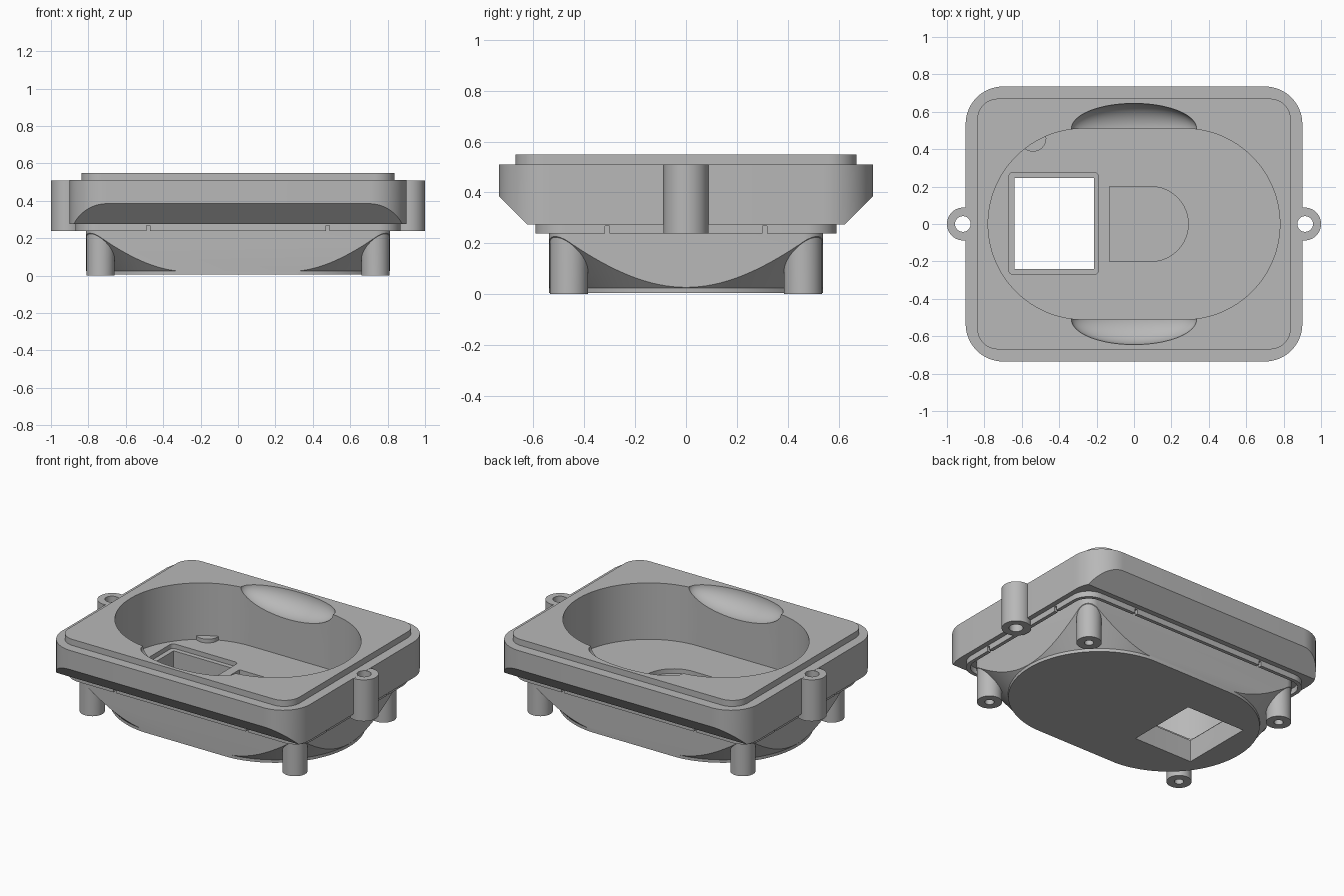
import bpy, bmesh, math
from mathutils import Matrix

if "Cube" in bpy.data.objects:
    bpy.data.objects.remove(bpy.data.objects["Cube"])

grey = bpy.data.materials.new("plain_grey")
grey.diffuse_color = (0.48, 0.48, 0.48, 1)
grey.use_nodes = True
grey.node_tree.nodes["Principled BSDF"].inputs["Base Color"].default_value = grey.diffuse_color


def rounded(hx, hy, r, seg=16):
    """Rounded rectangle outline; r == hy gives a stadium."""
    pts = []
    for k, (sx, sy) in enumerate([(1, 1), (-1, 1), (-1, -1), (1, -1)]):
        for i in range(seg + 1):
            a = math.pi / 2 * (k + i / seg)
            pts.append((sx * (hx - r) + r * math.cos(a), sy * (hy - r) + r * math.sin(a)))
    return pts


def loft(name, rings, offset=(0, 0)):
    """Solid through a stack of (z, outline) rings."""
    bm = bmesh.new()
    loops = [[bm.verts.new((x + offset[0], y + offset[1], z)) for x, y in pts] for z, pts in rings]
    for a, b in zip(loops, loops[1:]):
        n = len(a)
        for i in range(n):
            j = (i + 1) % n
            bm.faces.new((a[i], a[j], b[j], b[i]))
    bm.faces.new(loops[0][::-1])
    bm.faces.new(loops[-1])
    bmesh.ops.remove_doubles(bm, verts=bm.verts, dist=1e-5)
    return finish(name, bm)


def finish(name, bm):
    bmesh.ops.recalc_face_normals(bm, faces=bm.faces)
    me = bpy.data.meshes.new(name)
    bm.to_mesh(me)
    bm.free()
    me.materials.append(grey)
    ob = bpy.data.objects.new(name, me)
    bpy.context.collection.objects.link(ob)
    return ob


def prism(name, hx, hy, r, z0, z1, offset=(0, 0)):
    pts = rounded(hx, hy, r)
    return loft(name, [(z0, pts), (z1, pts)], offset)


def rod(name, x, y, r, z0, z1, n=48):
    pts = [(r * math.cos(2 * math.pi * i / n), r * math.sin(2 * math.pi * i / n)) for i in range(n)]
    return loft(name, [(z0, pts), (z1, pts)], (x, y))


def combine(target, tool, op):
    """Apply a boolean and discard the tool."""
    bpy.context.view_layer.objects.active = target
    m = target.modifiers.new("cut", 'BOOLEAN')
    m.operation, m.object, m.solver = op, tool, 'EXACT'
    bpy.ops.object.modifier_apply(modifier=m.name)
    bpy.data.objects.remove(tool)


# Upper shell, with front and back undersides cut at a slope
body = prism("housing", 0.9, 0.735, 0.2, 0.275, 0.51)
bm = bmesh.new()
section = [(-0.62, 0.27), (0.62, 0.27), (0.735, 0.385), (0.8, 0.45), (0.8, 0.6),
           (-0.8, 0.6), (-0.8, 0.45), (-0.735, 0.385)]
face = bm.faces.new([bm.verts.new((-1.2, y, z)) for y, z in section])
geo = bmesh.ops.extrude_face_region(bm, geom=[face])
bmesh.ops.translate(bm, vec=(2.4, 0, 0), verts=[v for v in geo["geom"] if isinstance(v, bmesh.types.BMVert)])
combine(body, finish("slope_cutter", bm), 'INTERSECT')

# Raised top step
combine(body, prism("top_step", 0.838, 0.67, 0.11, 0.45, 0.55), 'UNION')

# Thin gasket rim under the shell, with small notches
rim = prism("gasket_rim", 0.868, 0.592, 0.12, 0.238, 0.30)
combine(rim, prism("rim_inner", 0.845, 0.569, 0.10, 0.2, 0.4), 'DIFFERENCE')
for s in (-1, 1):
    for t in (-1, 1):
        combine(rim, prism("notch", 0.009, 0.05, 0.002, 0.2, 0.268, (s * 0.48, t * 0.58)), 'DIFFERENCE')
        combine(rim, prism("notch", 0.05, 0.009, 0.002, 0.2, 0.268, (s * 0.857, t * 0.31)), 'DIFFERENCE')
combine(body, rim, 'UNION')

# Lower body: rounded block trimmed by a flaring stadium cone
lower = prism("lower_body", 0.813, 0.538, 0.078, -0.05, 0.30)
cone = loft("flare", [(z, rounded(0.27 + r, r, r, 32)) for z, r in
                      ((0.005, 0.54), (0.025, 0.541), (0.235, 0.74), (0.4, 0.896))])
combine(lower, cone, 'INTERSECT')
combine(body, lower, 'UNION')

# Corner posts and side ears
for s in (-1, 1):
    for t in (-1, 1):
        combine(body, rod("post", s * 0.735, t * 0.46, 0.075, 0, 0.26), 'UNION')
    combine(body, rod("ear", s * 0.912, 0, 0.088, 0.238, 0.509), 'UNION')

# Stadium cavity
combine(body, loft("cavity", [(z, rounded(0.78, 0.51, 0.51, 32)) for z in (0.18, 0.7)]), 'DIFFERENCE')

# Finger scoops at the front and back of the cavity
for t in (-1, 1):
    bm = bmesh.new()
    bmesh.ops.create_uvsphere(bm, u_segments=64, v_segments=33, radius=1,
                              matrix=Matrix.Translation((0, t * 0.51, 0.553)) @ Matrix.Diagonal((0.335, 0.135, 0.125, 1)))
    combine(body, finish("scoop", bm), 'DIFFERENCE')

# Window with a shallow rim, and a D-shaped pocket in the floor
combine(body, prism("window_rim", 0.24, 0.273, 0.025, 0.15, 0.3, (-0.43, 0.003)), 'DIFFERENCE')
combine(body, prism("window", 0.213, 0.243, 0.002, -0.1, 0.3, (-0.426, 0.003)), 'DIFFERENCE')
d_shape = [(-0.13, 0.2), (-0.13, -0.2)] + [
    (0.09 + 0.2 * math.cos(a), 0.2 * math.sin(a)) for a in [math.pi * (i / 32 - 0.5) for i in range(33)]]
combine(body, loft("d_pocket", [(0.15, d_shape), (0.25, d_shape)]), 'DIFFERENCE')

# Small boss against the cavity wall
combine(body, rod("boss", -0.54, 0.458, 0.071, 0.16, 0.205), 'UNION')

# Screw holes
for s in (-1, 1):
    for t in (-1, 1):
        combine(body, rod("post_hole", s * 0.735, t * 0.46, 0.028, -0.1, 0.12, 24), 'DIFFERENCE')
    combine(body, rod("ear_hole", s * 0.915, 0, 0.042, 0.1, 0.7, 32), 'DIFFERENCE')

body.data.materials.clear()
body.data.materials.append(grey)
for p in body.data.polygons:
    p.material_index = 0
bpy.ops.object.select_all(action='DESELECT')
body.select_set(True)
bpy.context.view_layer.objects.active = body
bpy.ops.object.shade_smooth_by_angle(angle=math.radians(25))
